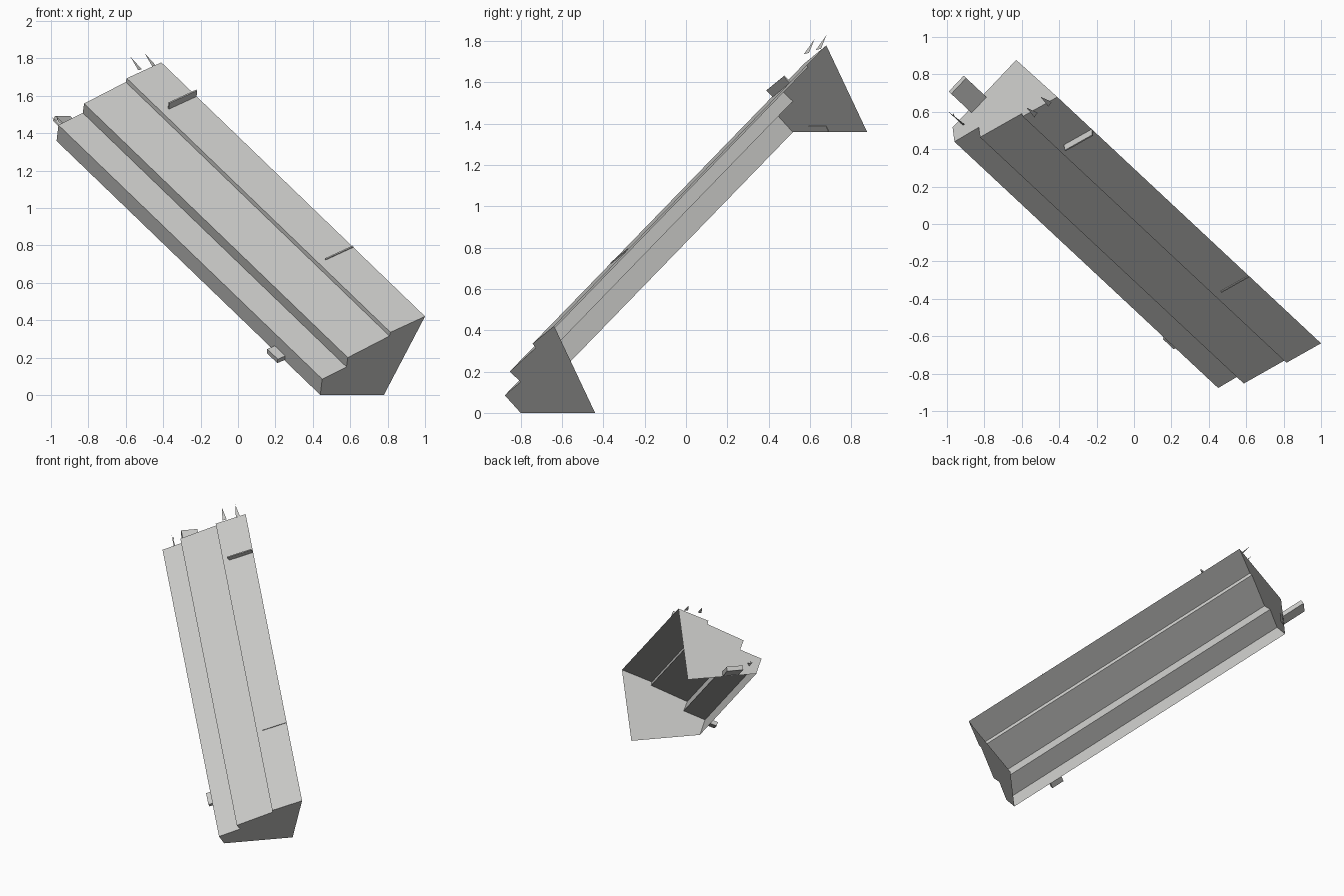
import bpy
import bmesh
from mathutils import Vector

cube = bpy.data.objects.get("Cube")
if cube:
    bpy.data.objects.remove(cube, do_unlink=True)

# Single plain grey
grey = bpy.data.materials.new("light_grey")
grey.use_nodes = True
colour = (0.58, 0.58, 0.565, 1)
grey.diffuse_color = colour
grey.node_tree.nodes["Principled BSDF"].inputs["Base Color"].default_value = colour


def make(name, verts, faces):
    mesh = bpy.data.meshes.new(name)
    mesh.from_pydata([tuple(v) for v in verts], [], faces)
    mesh.materials.append(grey)
    obj = bpy.data.objects.new(name, mesh)
    bpy.context.collection.objects.link(obj)
    return obj


def box(name, origin, a, b, c):
    """Box spanned by three edge vectors from one corner."""
    o = Vector(origin)
    verts = [o + a * i + b * j + c * k for i in (0, 1) for j in (0, 1) for k in (0, 1)]
    faces = [(0, 1, 3, 2), (4, 6, 7, 5), (0, 4, 5, 1), (2, 3, 7, 6), (0, 2, 6, 4), (1, 5, 7, 3)]
    obj = make(name, verts, faces)
    bm = bmesh.new()
    bm.from_mesh(obj.data)
    bmesh.ops.recalc_face_normals(bm, faces=bm.faces)
    bm.to_mesh(obj.data)
    bm.free()
    return obj


# Stepped cross-section at the low end, swept along the slope
profile = [Vector(p) for p in (
    (0.44, -0.80, 0), (0.45, -0.877, 0.085), (0.58, -0.80, 0.15), (0.587, -0.853, 0.2),
    (0.81, -0.727, 0.315), (0.815, -0.742, 0.335), (1.0, -0.638, 0.42))]
heel = Vector((0.78, -0.44, 0))
sweep = Vector((-1.41, 1.317, 1.358))
along = sweep.normalized()

# Folded sheet, open underneath
n = len(profile)
make("stepped_sheet", profile + [p + sweep for p in profile],
     [(i, i + 1, n + i + 1, n + i) for i in range(n - 1)])

# End plates
end = profile + [heel]
make("lower_end_plate", end, [tuple(reversed(range(n + 1)))])
make("upper_end_plate", [p + sweep for p in end], [tuple(range(n + 1))])

# Cross fins standing on the widest upper tread
foot, lip, top = profile[0], profile[1], profile[6]
across = top - profile[5]
out = across.cross(sweep).normalized()
for name, t, height in (("upper_fin", 0.866, 0.044), ("lower_fin", 0.272, 0.006)):
    box(name, top + sweep * t, across * -0.8, out * height, along * 0.008)

# Flat spikes on the top edge
for i, tip in enumerate(((-0.575, 0.622, 1.808), (-0.50, 0.68, 1.828))):
    tip = Vector(tip)
    make(f"top_spike_{i + 1}",
         [tip, tip + Vector((0.06, -0.027, -0.066)), tip + Vector((0.042, -0.052, -0.072))],
         [(0, 1, 2)])

# Bar projecting from the upper end plate
side = heel - foot
box("end_bar", (-0.88, 0.605, 1.36), side * 0.235, along * 0.185,
    side.normalized().cross(along) * 0.032)

# Small forked prong beside the bar
root = Vector((-0.915, 0.528, 1.405))
tip = root + along * 0.14
rise = Vector((0.01, 0.005, 0.025))
make("prong", [root, root + rise, tip], [(0, 1, 2)])
mid = root.lerp(tip, 0.45)
make("prong_branch", [mid, mid + along * 0.03, mid + rise + along * 0.04], [(0, 1, 2)])

# Small block on the outer side of the lowest riser
edge = lip - foot
outward = edge.cross(sweep).normalized()
box("side_block", foot + edge * 0.05 + sweep * 0.135, sweep * 0.04, outward * 0.05, edge * 0.25)
